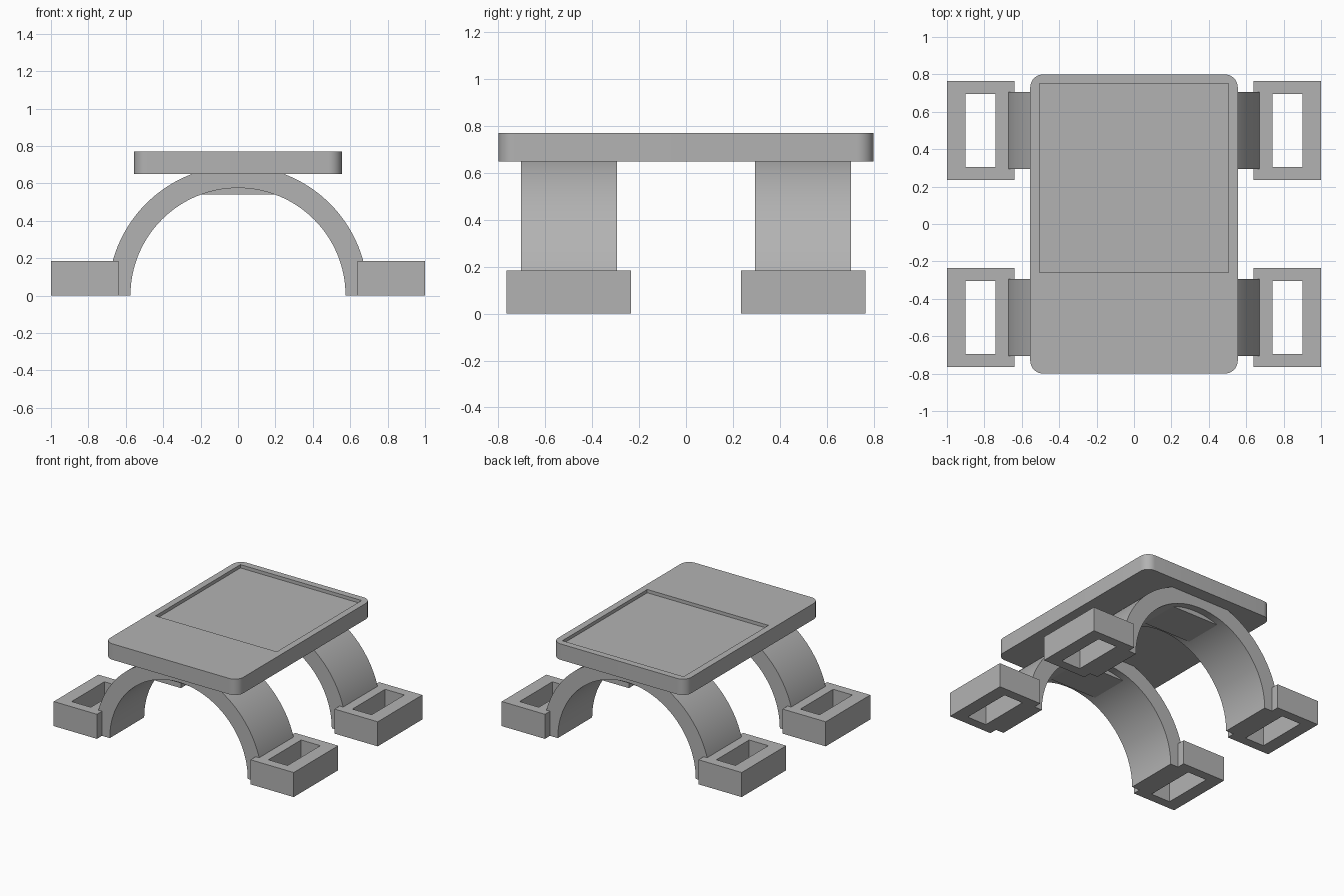
import bpy, bmesh
from math import sin, cos, pi, radians
from mathutils import Vector

old = bpy.data.objects.get("Cube")
if old:
    bpy.data.objects.remove(old, do_unlink=True)

gray = bpy.data.materials.new("plain_gray")
gray.use_nodes = True
gray.diffuse_color = (0.45, 0.45, 0.45, 1)
gray.node_tree.nodes["Principled BSDF"].inputs["Base Color"].default_value = gray.diffuse_color


def prism(name, points, offset):
    """Extrude a closed outline of 3D points along an offset."""
    bm = bmesh.new()
    face = bm.faces.new([bm.verts.new(p) for p in points])
    new = bmesh.ops.extrude_face_region(bm, geom=[face])["geom"]
    verts = [g for g in new if isinstance(g, bmesh.types.BMVert)]
    bmesh.ops.translate(bm, verts=verts, vec=Vector(offset))
    bmesh.ops.recalc_face_normals(bm, faces=bm.faces)
    mesh = bpy.data.meshes.new(name)
    bm.to_mesh(mesh)
    bm.free()
    mesh.materials.append(gray)
    obj = bpy.data.objects.new(name, mesh)
    bpy.context.collection.objects.link(obj)
    return obj


def box(name, x, y, z):
    outline = [(x[0], y[0], z[0]), (x[1], y[0], z[0]), (x[1], y[1], z[0]), (x[0], y[1], z[0])]
    return prism(name, outline, (0, 0, z[1] - z[0]))


def carve(obj, cutter):
    """Subtract a cutter from an object and discard the cutter."""
    mod = obj.modifiers.new("cut", "BOOLEAN")
    mod.operation = "DIFFERENCE"
    mod.solver = "EXACT"
    mod.object = cutter
    cutter.hide_render = True
    bpy.context.view_layer.update()
    evaluated = obj.evaluated_get(bpy.context.evaluated_depsgraph_get())
    result = bpy.data.meshes.new_from_object(evaluated)
    obj.modifiers.clear()
    obj.data = result
    bpy.data.objects.remove(cutter, do_unlink=True)


def smooth(obj):
    bpy.ops.object.select_all(action="DESELECT")
    obj.select_set(True)
    bpy.context.view_layer.objects.active = obj
    bpy.ops.object.shade_smooth_by_angle(angle=radians(30))


# Top plate with rounded corners and a shallow recess
half_x, half_y, radius, steps = 0.555, 0.8, 0.07, 10
corners = [(1, 1), (-1, 1), (-1, -1), (1, -1)]
outline = []
for i, (sx, sy) in enumerate(corners):
    for k in range(steps + 1):
        a = pi / 2 * (i + k / steps)
        outline.append((sx * (half_x - radius) + radius * cos(a),
                        sy * (half_y - radius) + radius * sin(a), 0.65))
plate = prism("top_plate", outline, (0, 0, 0.12))
carve(plate, box("recess_cutter", (-0.505, 0.505), (-0.26, 0.75), (0.745, 0.9)))
smooth(plate)

# Arches, crown blocks and slotted feet at both ends
inner, outer, segments = 0.575, 0.695, 64
angles = [pi * k / segments for k in range(segments + 1)]
for end, sy in (("front", -1), ("back", 1)):
    middle = sy * 0.5
    profile = [(outer * cos(a), middle - 0.205, outer * sin(a)) for a in angles]
    profile += [(inner * cos(a), middle - 0.205, inner * sin(a)) for a in reversed(angles)]
    smooth(prism(end + "_arch", profile, (0, 0.41, 0)))
    box(end + "_crown_block", (-0.2, 0.2), (middle - 0.15, middle + 0.15), (0.54, 0.66))
    for side, sx in (("left", 1), ("right", -1)):
        foot = box(f"{end}_{side}_foot", sorted((sx * 0.64, sx)),
                   (middle - 0.265, middle + 0.265), (0, 0.185))
        carve(foot, box("slot_cutter", sorted((sx * 0.74, sx * 0.9)),
                        (middle - 0.195, middle + 0.195), (-0.1, 0.3)))
